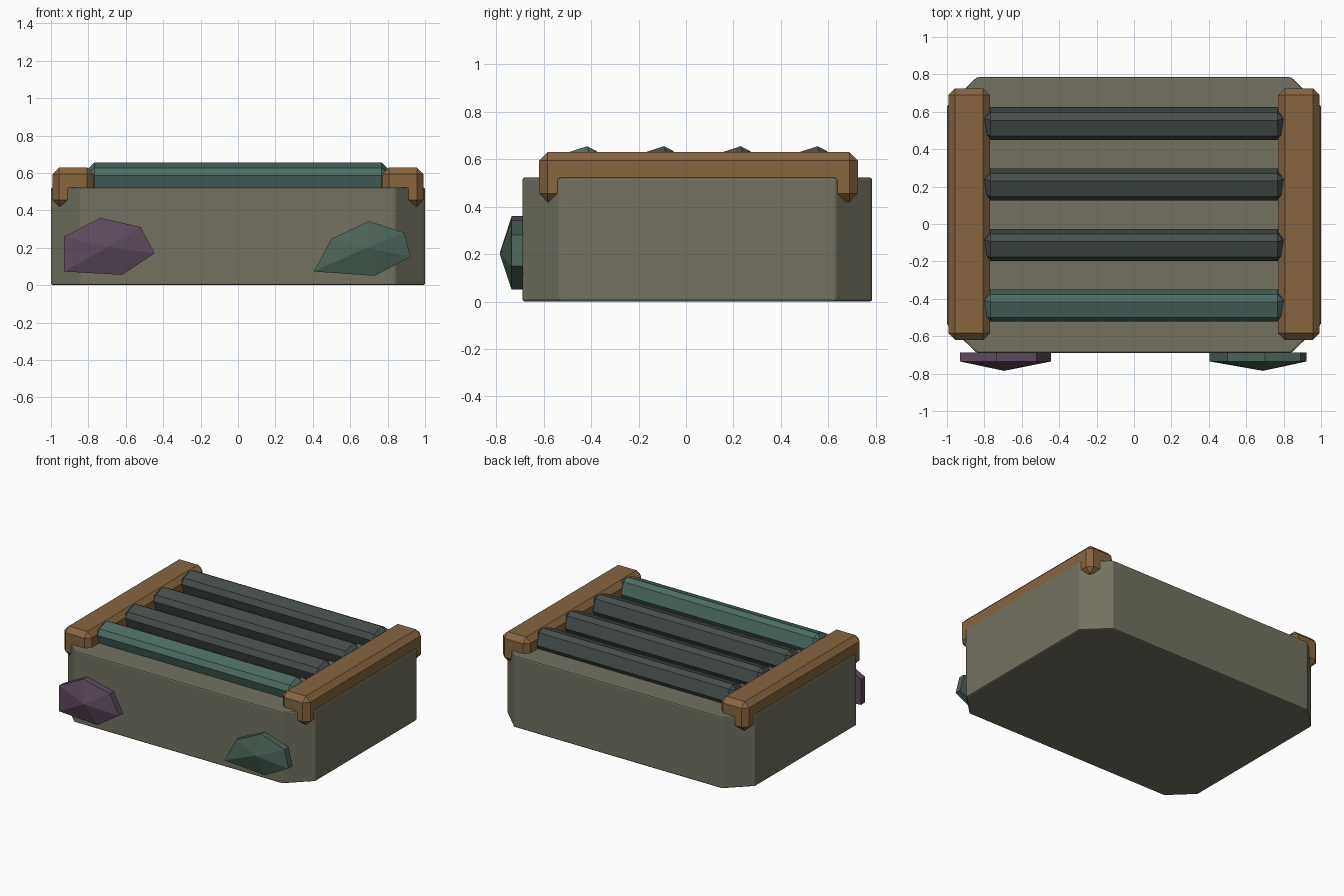
import bpy, bmesh, math
from mathutils import Matrix

if "Cube" in bpy.data.objects:
    bpy.data.objects.remove(bpy.data.objects["Cube"])


def material(name, rgb):
    m = bpy.data.materials.new(name)
    m.diffuse_color = (*rgb, 1)
    m.use_nodes = True
    m.node_tree.nodes["Principled BSDF"].inputs["Base Color"].default_value = m.diffuse_color
    return m


STONE = material("stone", (0.17, 0.165, 0.12))
WOOD = material("wood", (0.24, 0.13, 0.05))
SLATE = material("slate", (0.06, 0.075, 0.068))
TEAL = material("teal", (0.075, 0.15, 0.125))
PURPLE = material("purple", (0.11, 0.07, 0.11))
GREEN = material("green", (0.07, 0.125, 0.095))


def finish(name, bm, mat, bevel=0.0, segments=1):
    bmesh.ops.recalc_face_normals(bm, faces=bm.faces)
    if bevel:
        bmesh.ops.bevel(bm, geom=bm.edges[:], offset=bevel, segments=segments,
                        profile=0.5, affect='EDGES')
    me = bpy.data.meshes.new(name)
    bm.to_mesh(me)
    bm.free()
    me.materials.append(mat)
    ob = bpy.data.objects.new(name, me)
    bpy.context.collection.objects.link(ob)
    return ob


def beveled_box(name, loc, size, mat, bevel, tilt=0.0):
    bm = bmesh.new()
    mx = (Matrix.Translation(loc) @ Matrix.Rotation(tilt, 4, 'X')
          @ Matrix.Diagonal((*size, 1)))
    bmesh.ops.create_cube(bm, size=1, matrix=mx)
    return finish(name, bm, mat, bevel)


def prism(bm, pts):
    """Extrude a closed loop of points given as (near, far) pairs."""
    near = [bm.verts.new(a) for a, _ in pts]
    far = [bm.verts.new(b) for _, b in pts]
    n = len(pts)
    for i in range(n):
        j = (i + 1) % n
        bm.faces.new((near[i], near[j], far[j], far[i]))
    bm.faces.new(near)
    return far


# Stone block with cut corners
half = [(0.84, -0.69), (1.0, -0.535), (1.0, 0.63), (0.84, 0.785)]
outline = half + [(-x, y) for x, y in reversed(half)]
bm = bmesh.new()
bm.faces.new(prism(bm, [((x, y, 0), (x, y, 0.523)) for x, y in outline]))
finish("stone_block", bm, STONE, 0.01, 2)

# Wooden side rails, sunk into the block and poking out at the cut corners
for side, s in (("left", -1), ("right", 1)):
    beveled_box(side + "_rail", (s * 0.881, 0.053, 0.525),
                (0.222, 1.345, 0.21), WOOD, 0.036)

# Tilted slats between the rails
for i in range(4):
    beveled_box(f"slat_{i + 1}", (0, -0.436 + i * 0.324, 0.57),
                (1.6, 0.152, 0.15), TEAL if i == 0 else SLATE,
                0.032, math.radians(18))


# Faceted gems on the front face
def gem(name, pts, apex, mat):
    bm = bmesh.new()
    rim = prism(bm, [((x, -0.688, z), (x, -0.735, z)) for x, z in pts])
    tip = bm.verts.new((apex[0], -0.785, apex[1]))
    for i, v in enumerate(rim):
        bm.faces.new((v, rim[(i + 1) % len(rim)], tip))
    finish(name, bm, mat)


gem("left_gem", [(-0.93, 0.26), (-0.735, 0.36), (-0.52, 0.31),
                 (-0.445, 0.17), (-0.62, 0.055), (-0.93, 0.073)],
    (-0.695, 0.205), PURPLE)
gem("right_gem", [(0.405, 0.073), (0.50, 0.248), (0.70, 0.342),
                  (0.89, 0.28), (0.922, 0.15), (0.73, 0.05)],
    (0.69, 0.2), GREEN)
